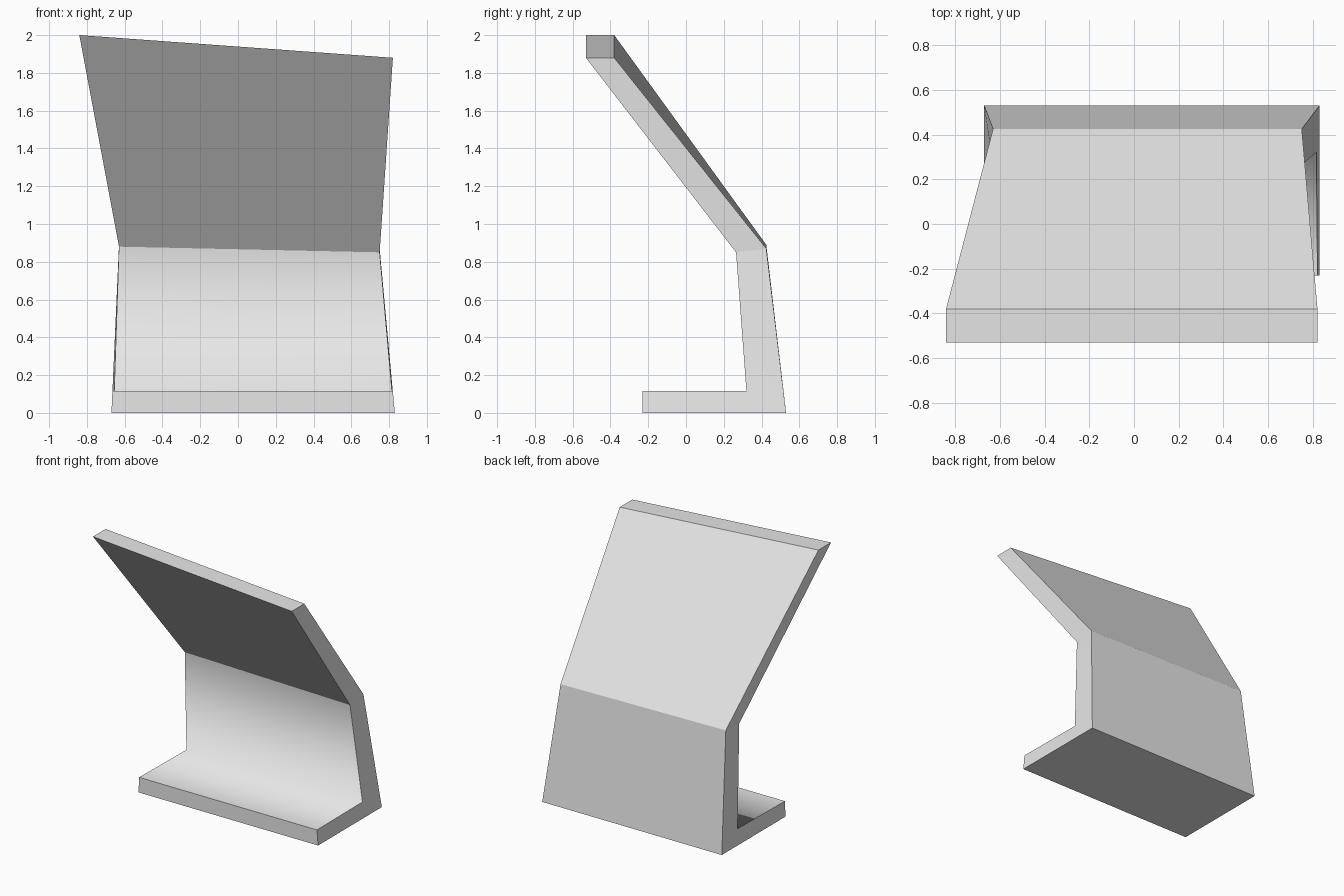
import bpy
import bmesh

old = bpy.data.objects.get("Cube")
if old:
    bpy.data.objects.remove(old, do_unlink=True)

grey = bpy.data.materials.new("light_grey")
grey.use_nodes = True
grey.diffuse_color = (0.8, 0.8, 0.8, 1)
grey.node_tree.nodes["Principled BSDF"].inputs["Base Color"].default_value = (0.8, 0.8, 0.8, 1)

# Stations along the bent sheet: (y, right x, right z, left x, left z)
outer = [(-0.23, -0.67, 0, 0.83, 0), (0.53, -0.67, 0, 0.83, 0),
         (0.425, -0.63, 0.89, 0.75, 0.87), (-0.38, -0.84, 2, 0.82, 1.88)]
inner = [(-0.23, -0.665, 0.115, 0.82, 0.115), (0.32, -0.655, 0.115, 0.815, 0.115),
         (0.265, -0.63, 0.88, 0.75, 0.85), (-0.53, -0.84, 2, 0.82, 1.88)]

bm = bmesh.new()


def edge_pair(station):
    y, xr, zr, xl, zl = station
    return bm.verts.new((xr, y, zr)), bm.verts.new((xl, y, zl))


out = [edge_pair(s) for s in outer]
inn = [edge_pair(s) for s in inner]

# Base, upright and leaning panel as one continuous sheet
for i in range(3):
    a, b, c, d = out[i], out[i + 1], inn[i + 1], inn[i]
    bm.faces.new((a[0], a[1], b[1], b[0]))
    bm.faces.new((d[0], c[0], c[1], d[1]))
    for side in (0, 1):
        bm.faces.new((a[side], b[side], c[side], d[side]))
# End caps
for i in (0, 3):
    bm.faces.new((out[i][0], out[i][1], inn[i][1], inn[i][0]))
bmesh.ops.recalc_face_normals(bm, faces=bm.faces)

# Crisp edges everywhere except the soft inner corner and the side joints
soft = [bm.edges.get(inn[1])]
soft += [bm.edges.get((out[1][s], inn[1][s])) for s in (0, 1)]
for f in bm.faces:
    f.smooth = True
for e in bm.edges:
    e.smooth = e in soft

mesh = bpy.data.meshes.new("bent_stand")
bm.to_mesh(mesh)
bm.free()
mesh.materials.append(grey)
bpy.context.collection.objects.link(bpy.data.objects.new("bent_stand", mesh))
